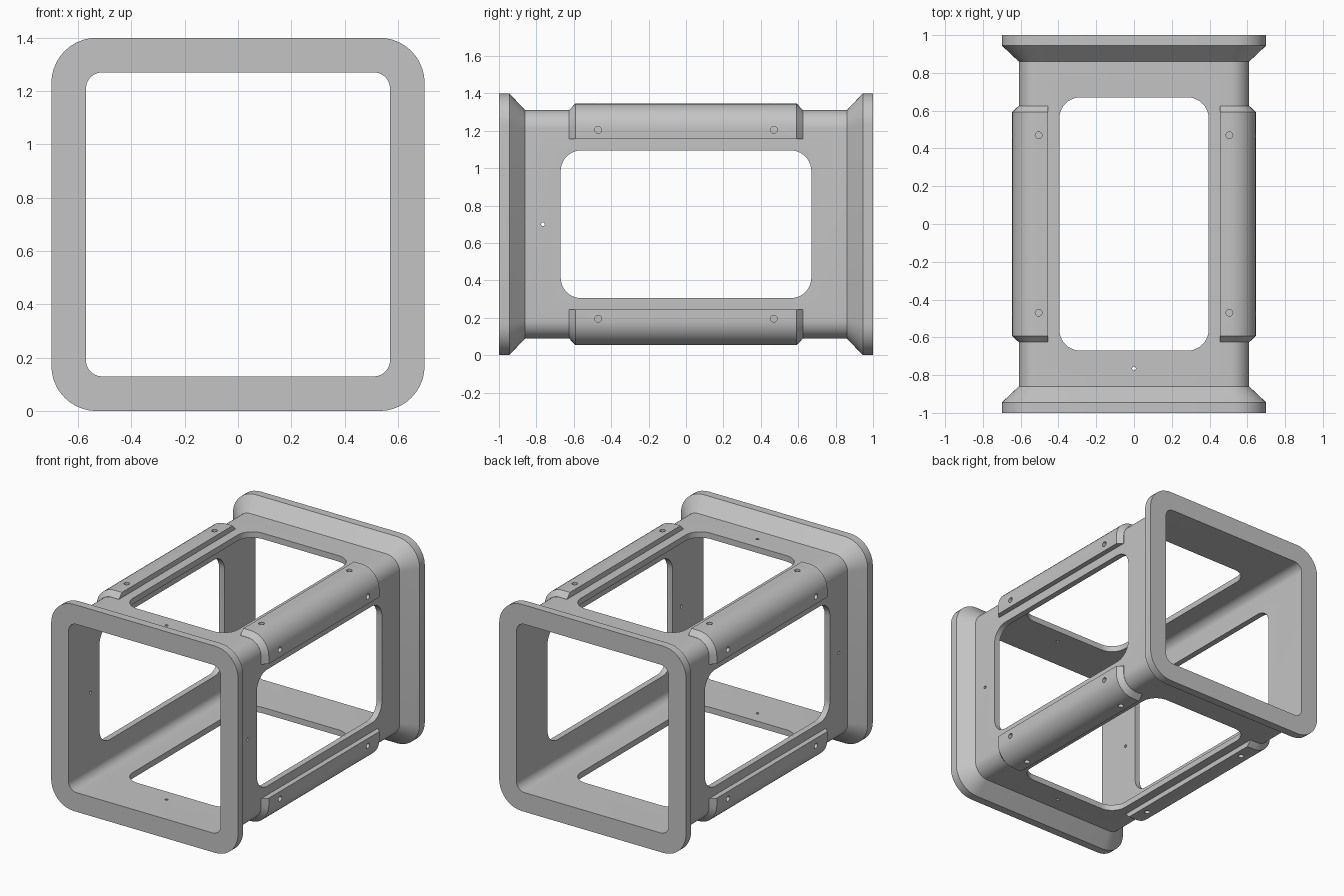
import bpy, bmesh, math
from mathutils import Matrix

if "Cube" in bpy.data.objects:
    bpy.data.objects.remove(bpy.data.objects["Cube"])

MID = 0.70          # height of the frame's long axis
SEG = 10            # segments per rounded corner

grey = bpy.data.materials.new("plain grey")
grey.diffuse_color = (0.55, 0.55, 0.55, 1)
grey.use_nodes = True
grey.node_tree.nodes["Principled BSDF"].inputs["Base Color"].default_value = grey.diffuse_color


def arc(cx, cy, r, a0, n=SEG):
    """Quarter arc of points starting at angle a0 (degrees)."""
    return [(cx + r * math.cos(math.radians(a0 + 90 * i / n)),
             cy + r * math.sin(math.radians(a0 + 90 * i / n))) for i in range(n + 1)]


def rounded_rect(hx, hz, r):
    pts = []
    for a, sx, sz in ((0, 1, 1), (90, -1, 1), (180, -1, -1), (270, 1, -1)):
        pts += arc(sx * (hx - r), sz * (hz - r), r, a)
    return pts


def loft(name, sections, closed=False):
    """Skin a list of (y, outline) sections; closed joins last to first, otherwise caps ends."""
    bm = bmesh.new()
    rings = [[bm.verts.new((x, y, z)) for x, z in pts] for y, pts in sections]
    pairs = list(zip(rings, rings[1:]))
    if closed:
        pairs.append((rings[-1], rings[0]))
    else:
        bm.faces.new(rings[0])
        bm.faces.new(rings[-1])
    n = len(rings[0])
    for a, b in pairs:
        for i in range(n):
            j = (i + 1) % n
            bm.faces.new((a[i], a[j], b[j], b[i]))
    bmesh.ops.recalc_face_normals(bm, faces=bm.faces[:])
    mesh = bpy.data.meshes.new(name)
    bm.to_mesh(mesh)
    bm.free()
    mesh.materials.append(grey)
    ob = bpy.data.objects.new(name, mesh)
    bpy.context.collection.objects.link(ob)
    return ob


def cylinder(r, start, end, matrix):
    """Round cutter running along y, then placed by the matrix."""
    circle = [(r * math.cos(k * math.pi / 12), r * math.sin(k * math.pi / 12)) for k in range(24)]
    ob = loft("hole_cutter", [(start, circle), (end, circle)])
    ob.data.transform(matrix)
    return ob


def finish(ob, cutters):
    """Subtract the cutters, remove them, and smooth the rounded corners."""
    for c in cutters:
        c.hide_render = True
        mod = ob.modifiers.new("cut", 'BOOLEAN')
        mod.operation, mod.solver, mod.object = 'DIFFERENCE', 'EXACT', c
    bpy.ops.object.select_all(action='DESELECT')
    bpy.context.view_layer.objects.active = ob
    ob.select_set(True)
    for mod in list(ob.modifiers):
        bpy.ops.object.modifier_apply(modifier=mod.name)
    for c in cutters:
        bpy.data.objects.remove(c)
    bpy.ops.object.shade_smooth_by_angle(angle=math.radians(25))


TO_X = Matrix.Rotation(math.radians(-90), 4, 'Z')    # y axis -> x axis
TO_Z = Matrix.Rotation(math.radians(90), 4, 'X')     # y axis -> z axis

# Square tube with flared flanges at both ends
flange = rounded_rect(0.70, 0.70, 0.17)
tube = rounded_rect(0.61, 0.61, 0.10)
bore = rounded_rect(0.57, 0.57, 0.06)
frame = loft("flanged_frame", [(-1, bore), (-1, flange), (-0.945, flange), (-0.86, tube),
                               (0.86, tube), (0.945, flange), (1, flange), (1, bore)], closed=True)

# Window openings through all four walls, and one small hole per wall near the front
side_window = loft("side_window_cutter", [(-0.9, rounded_rect(0.67, 0.395, 0.11)),
                                          (0.9, rounded_rect(0.67, 0.395, 0.11))])
side_window.data.transform(TO_X)
top_window = loft("top_window_cutter", [(-0.9, rounded_rect(0.395, 0.67, 0.11)),
                                        (0.9, rounded_rect(0.395, 0.67, 0.11))])
top_window.data.transform(TO_Z)
shift = Matrix.Translation((0, -0.765, 0))
finish(frame, [side_window, top_window,
               cylinder(0.01, -0.9, 0.9, shift @ TO_X),
               cylinder(0.01, -0.9, 0.9, shift @ TO_Z)])
frame.location.z = MID


# Angled corner guard with sloped ends and bolt holes
def guard_outline(h, r):
    inner = arc(0.51, 0.51, 0.09, 0)[::-1]
    return ([(h, 0.455)] + arc(h - r, h - r, r, 0) + [(0.455, h), (0.455, 0.60)]
            + inner + [(0.60, 0.455)])


low, high = guard_outline(0.611, 0.101), guard_outline(0.645, 0.135)
guard = loft("corner_guard", [(-0.625, low), (-0.592, high), (0.592, high), (0.625, low)])
holes = []
for y in (-0.47, 0.47):
    holes.append(cylinder(0.018, 0.55, 0.75, Matrix.Translation((0, y, 0.505)) @ TO_X))
    holes.append(cylinder(0.018, 0.55, 0.75, Matrix.Translation((0.505, y, 0)) @ TO_Z))
finish(guard, holes)
guard.location.z = MID

# Repeat the guard on the other three corners
for k in range(1, 4):
    copy = guard.copy()
    copy.name = f"corner_guard_{k + 1}"
    copy.rotation_euler.y = k * math.pi / 2
    bpy.context.collection.objects.link(copy)
